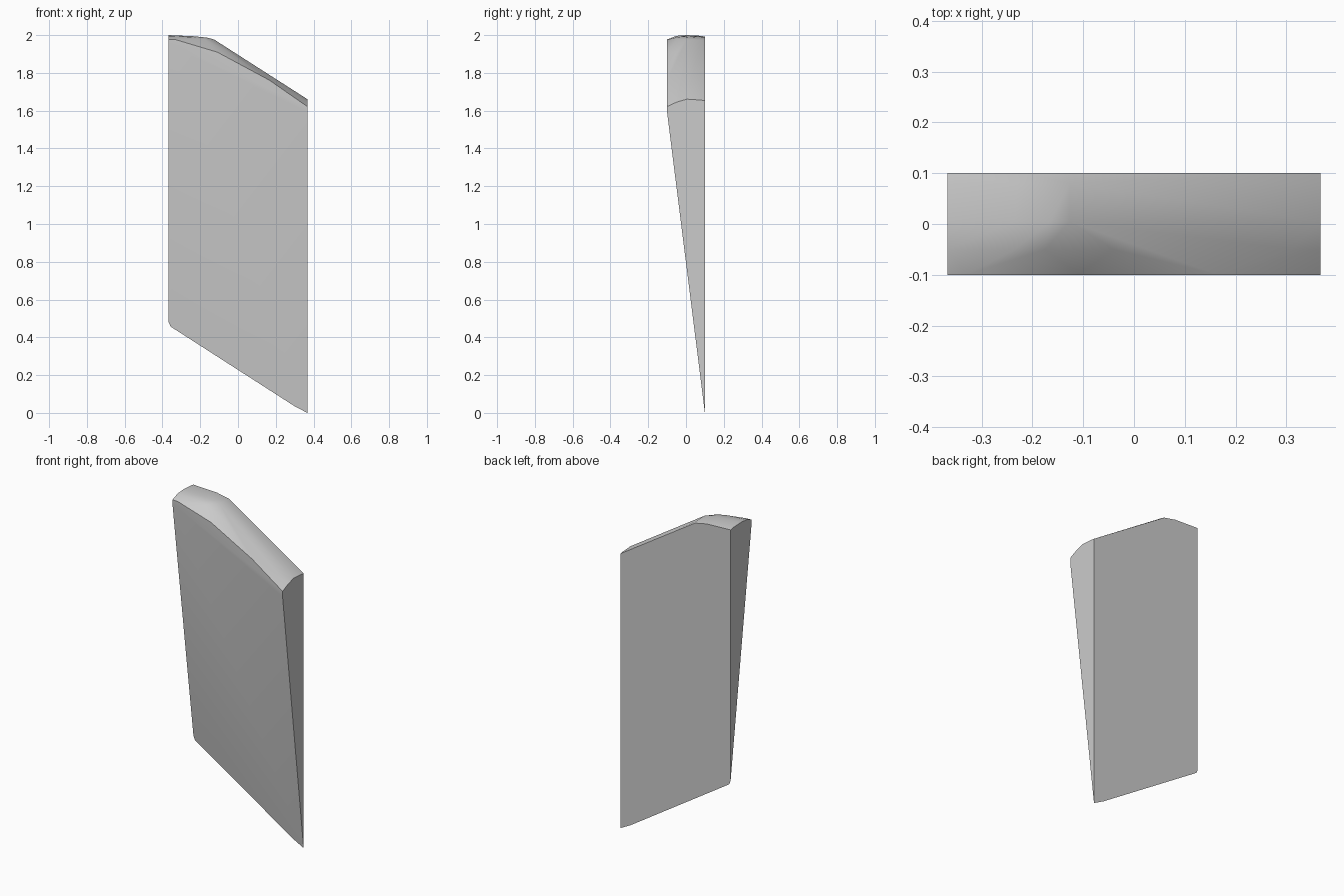
import bpy, bmesh, math

if "Cube" in bpy.data.objects:
    bpy.data.objects.remove(bpy.data.objects["Cube"])

# Profiles in x, z at each depth y, wrapped into one tapered convex slab
W = 0.367
profiles = {
    # back face outline: slanted foot and sloping head
    0.10: [(-W, 0.48), (-0.357, 0.457), (0.30, 0.035), (W, 0.0),
           (-W, 1.992), (-0.21, 1.986), (-0.13, 1.97), (W, 1.653)],
    0.08: [(-W, 1.996), (-0.23, 1.991), (-0.127, 1.974), (W, 1.656)],
    # crest of the rounded head
    0.005: [(-W, 2.0), (-0.235, 1.994), (-0.165, 1.987), (-0.127, 1.977), (W, 1.661)],
    -0.05: [(-W, 1.996), (-0.235, 1.988), (-0.175, 1.977), (-0.04, 1.906), (0.31, 1.684), (W, 1.645)],
    # front lip
    -0.10: [(-W, 1.977), (-0.33, 1.976), (-0.11, 1.91), (0.165, 1.762),
            (W, 1.622), (W, 1.59), (-W, 1.955)],
}

bm = bmesh.new()
for y, pts in profiles.items():
    for x, z in pts:
        bm.verts.new((x, y, z))
hull = bmesh.ops.convex_hull(bm, input=bm.verts[:])
junk = {v for v in hull["geom_interior"] + hull["geom_unused"]
        if isinstance(v, bmesh.types.BMVert)}
bmesh.ops.delete(bm, geom=list(junk), context='VERTS')
bmesh.ops.dissolve_limit(bm, angle_limit=math.radians(0.5), verts=bm.verts[:], edges=bm.edges[:])
bmesh.ops.recalc_face_normals(bm, faces=bm.faces[:])

mesh = bpy.data.meshes.new("tapered_slab")
bm.to_mesh(mesh)
bm.free()
slab = bpy.data.objects.new("tapered_slab", mesh)
bpy.context.collection.objects.link(slab)

# Soft head, crisp sides
bpy.context.view_layer.objects.active = slab
slab.select_set(True)
bpy.ops.object.shade_smooth_by_angle(angle=math.radians(30))
